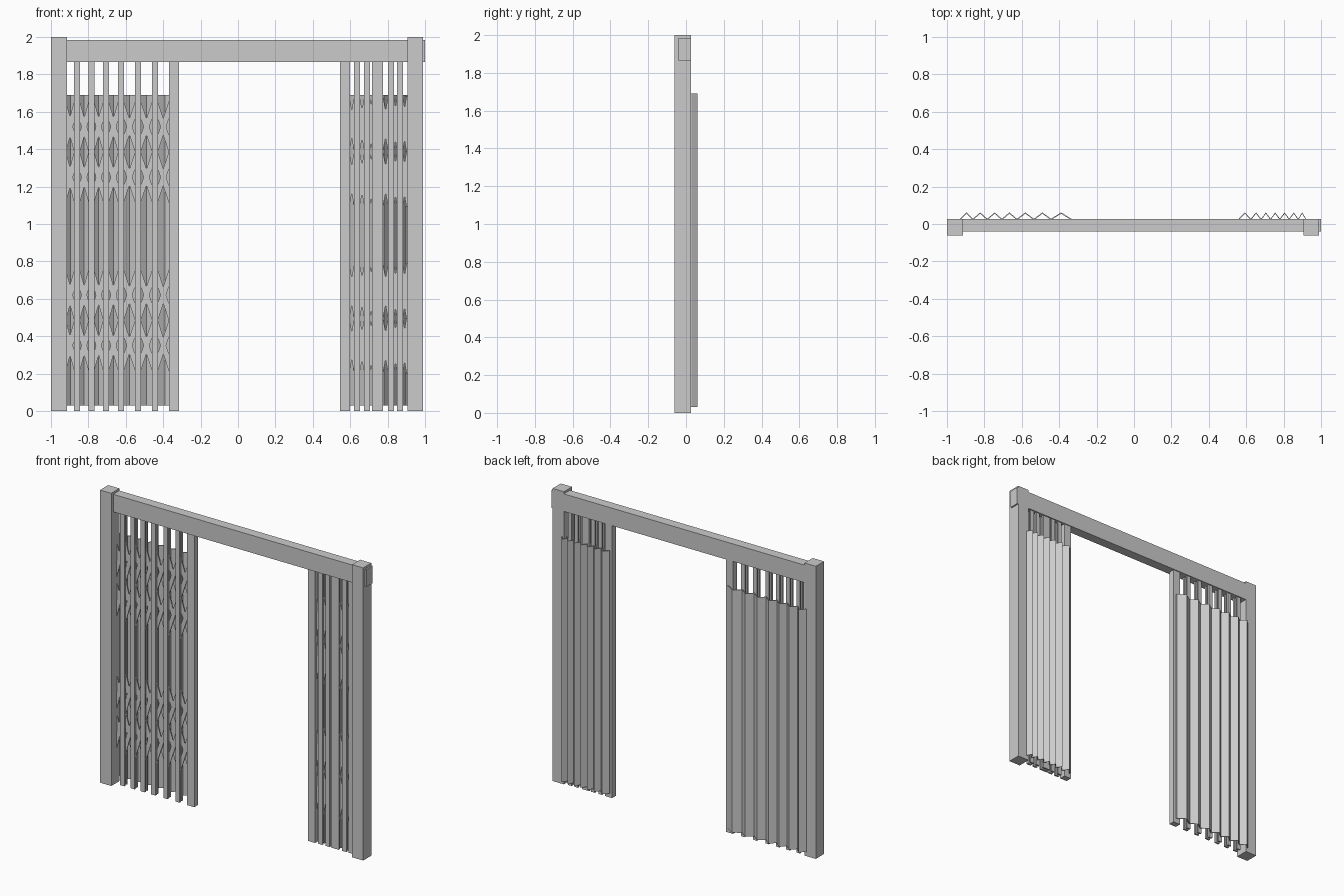
import bpy, bmesh, math
from mathutils import Matrix, Vector

if "Cube" in bpy.data.objects:
    bpy.data.objects.remove(bpy.data.objects["Cube"])


def add_box(bm, x0, x1, y0, y1, z0, z1, rot=0.0):
    c = Vector(((x0 + x1) / 2, (y0 + y1) / 2, (z0 + z1) / 2))
    m = (Matrix.Translation(c) @ Matrix.Rotation(rot, 4, 'Y')
         @ Matrix.Diagonal((x1 - x0, y1 - y0, z1 - z0, 1)))
    bmesh.ops.create_cube(bm, size=1, matrix=m)


def finish(bm, name):
    bmesh.ops.recalc_face_normals(bm, faces=bm.faces)
    me = bpy.data.meshes.new(name)
    bm.to_mesh(me)
    bm.free()
    ob = bpy.data.objects.new(name, me)
    bpy.context.collection.objects.link(ob)
    return ob


def box(name, *dims):
    bm = bmesh.new()
    add_box(bm, *dims)
    return finish(bm, name)


def pleated_sheet(name, valleys, y_in, y_out, z0, z1, t):
    # zigzag cross-section, thickened towards the front, extruded upwards
    outer = []
    for a, b in zip(valleys, valleys[1:]):
        outer += [(a, y_in), ((a + b) / 2, y_out)]
    outer.append((valleys[-1], y_in))
    bm = bmesh.new()
    rows = [[bm.verts.new((x, y - d, z)) for x, y in outer]
            for d, z in ((0, z0), (0, z1), (t, z1), (t, z0))]
    for i in range(len(outer) - 1):
        for k in range(4):
            r, s = rows[k], rows[(k + 1) % 4]
            bm.faces.new((r[i], r[i + 1], s[i + 1], s[i]))
    for i in (0, -1):
        bm.faces.new([r[i] for r in rows])
    finish(bm, name)


def lattice(name, stops, z_mids, rise):
    # crossed straps in every gap between neighbouring bars
    bm = bmesh.new()
    for a, b in zip(stops, stops[1:]):
        c, w = (a + b) / 2, b - a
        ang = math.atan2(w, 2 * rise)
        half = math.hypot(w, 2 * rise) / 2
        for z in z_mids:
            for s, y in ((1, -0.006), (-1, 0.0)):
                add_box(bm, c - 0.0145, c + 0.0145, y, y + 0.006,
                        z - half, z + half, s * ang)
    finish(bm, name)


def gate(side, bars, lead, valleys, stops, z_mids, rise):
    bm = bmesh.new()
    for x in bars:
        add_box(bm, x - 0.016, x + 0.016, -0.02, -0.006, 0, 1.87)
        add_box(bm, x - 0.014, x + 0.014, 0.006, 0.018, 0, 1.87)
    finish(bm, side + "_gate_bars")
    box(side + "_leading_bar", lead[0], lead[1], -0.022, 0.02, 0, 1.87)
    lattice(side + "_lattice", stops, z_mids, rise)
    pleated_sheet(side + "_pleated_panel", valleys, 0.028, 0.062, 0.03, 1.69, 0.007)


# Fixed frame
box("left_post", -1.0, -0.915, -0.062, 0.026, 0, 2)
box("right_post", 0.905, 0.99, -0.062, 0.026, 0, 2)
box("header_beam", -0.93, 1.0, -0.04, 0.026, 1.865, 1.985)

# Left gate, stretched a little further than the right one
lb = [-0.861, -0.784, -0.706, -0.626, -0.535, -0.444]
lv = [-0.93] + lb + [-0.335]
gate("left", lb, (-0.369, -0.315), lv, [-0.935] + lb + [-0.355],
     (1.52, 1.25, 0.62, 0.35), 0.135)

# Right gate, folded tighter
rb = [0.636, 0.69, 0.733, 0.76, 0.818, 0.866]
rv = [0.56, 0.625, 0.68, 0.73, 0.78, 0.83, 0.878, 0.92]
gate("right", rb, (0.545, 0.599), rv, [0.58] + rb + [0.915],
     (1.535, 1.24, 0.64, 0.35), 0.147)
